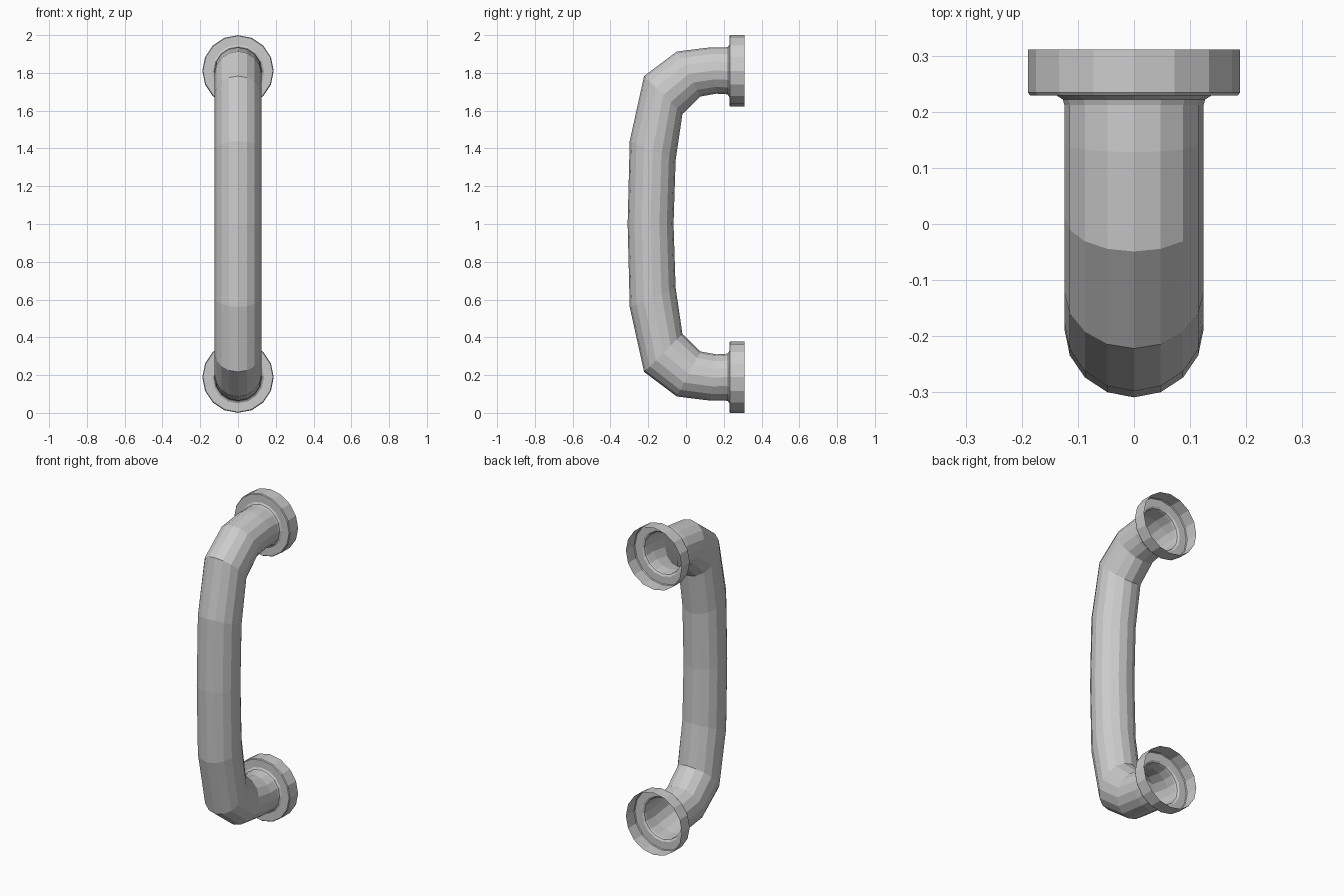
import bpy, bmesh, math
from mathutils import Vector

if "Cube" in bpy.data.objects:
    bpy.data.objects.remove(bpy.data.objects["Cube"])

SIDES = 16
TUBE_R = 0.124
MOUNT_Z = 1.811


def loft(name, rings):
    """Open tube through rings given as (outer point, inner point, half width)."""
    bm = bmesh.new()
    loops = []
    for (yo, zo), (yi, zi), half_width in rings:
        outer, inner = Vector((0, yo, zo)), Vector((0, yi, zi))
        centre, u = (outer + inner) / 2, (outer - inner) / 2
        loop = []
        for i in range(SIDES):
            a = 2 * math.pi * i / SIDES
            loop.append(bm.verts.new(centre + u * math.cos(a)
                                     + Vector((half_width * math.sin(a), 0, 0))))
        loops.append(loop)
    for a, b in zip(loops, loops[1:]):
        for i in range(SIDES):
            j = (i + 1) % SIDES
            bm.faces.new((a[i], a[j], b[j], b[i]))
    mesh = bpy.data.meshes.new(name)
    bm.to_mesh(mesh)
    bm.free()
    obj = bpy.data.objects.new(name, mesh)
    bpy.context.collection.objects.link(obj)
    return obj


def mirrored(rings):
    """Same rings flipped about z = 1, in reverse order."""
    return [((yo, 2 - zo), (yi, 2 - zi), w)
            for (yo, zo), (yi, zi), w in reversed(rings)]


# Curved grip: upper half from the middle to the wall end
upper_half = [(o, i, TUBE_R) for o, i in [
    ((-0.309, 1.0), (-0.066, 1.0)),
    ((-0.298, 1.439), (-0.055, 1.337)),
    ((-0.222, 1.783), (-0.019, 1.582)),
    ((-0.049, 1.913), (0.076, 1.675)),
    ((0.128, 1.935), (0.160, 1.690)),
    ((0.212, MOUNT_Z + TUBE_R), (0.212, MOUNT_Z - TUBE_R)),
]]
loft("grip_tube", mirrored(upper_half[1:]) + upper_half)

# Wall mounts: fillet, front ring, small bevel and open-backed rim
profile = [(TUBE_R, 0.212), (0.127, 0.222), (0.138, 0.229),
           (0.185, 0.229), (0.189, 0.234), (0.189, 0.311)]
mount = [((y, MOUNT_Z + r), (y, MOUNT_Z - r), r) for r, y in profile]
loft("upper_mount", mount)
loft("lower_mount", mirrored(mount))
